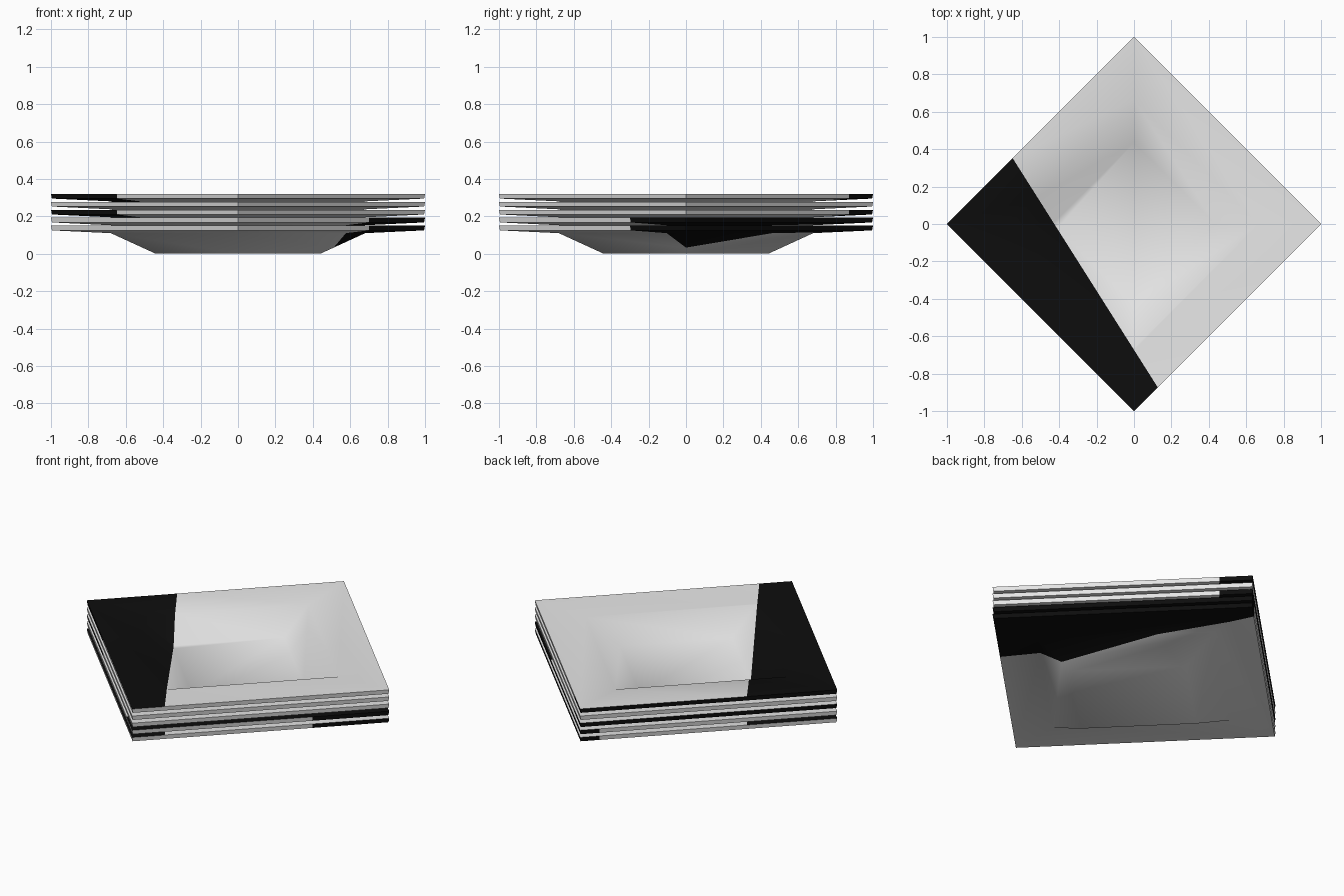
import bpy, bmesh, math
from mathutils import Vector

if "Cube" in bpy.data.objects:
    bpy.data.objects.remove(bpy.data.objects["Cube"])


def material(name, rgb):
    m = bpy.data.materials.new(name)
    m.diffuse_color = (*rgb, 1)
    m.use_nodes = True
    m.node_tree.nodes["Principled BSDF"].inputs["Base Color"].default_value = m.diffuse_color
    return m


WHITE = material("glazed white", (0.8, 0.8, 0.8))
BLACK = material("glazed black", (0.004, 0.004, 0.004))

# (corner radius, height) from centre to rim
UNDERSIDE = [(0.44, 0.0), (0.68, 0.11), (0.995, 0.125), (1.0, 0.15)]
UPPER = [(0.435, 0.028), (0.665, 0.139), (1.0, 0.15)]

# black dipped zone on one side of a slanted line: (normal x, normal y, distance)
SW, NW = (-0.845, -0.535, 0.36), (-0.845, 0.535, 0.36)
SE, NE = (0.845, -0.535, 0.36), (0.845, 0.535, 0.432)


def shell(profile, z, up, dip):
    """Four-sided surface from a profile, split along the dip line."""
    bm = bmesh.new()
    rings = [[bm.verts.new((r * math.cos(k * math.pi / 2),
                            r * math.sin(k * math.pi / 2), h + z))
              for k in range(4)] for r, h in profile]
    bm.faces.new(rings[0] if up else rings[0][::-1])
    for a, b in zip(rings, rings[1:]):
        for k in range(4):
            n = (k + 1) % 4
            q = [a[k], b[k], b[n], a[n]]
            bm.faces.new(q if up else q[::-1])
    if dip:
        normal = Vector((dip[0], dip[1], 0)).normalized()
        bmesh.ops.bisect_plane(bm, geom=bm.verts[:] + bm.edges[:] + bm.faces[:],
                               plane_co=normal * dip[2], plane_no=normal)
        for f in bm.faces:
            if f.calc_center_median().dot(normal) > dip[2]:
                f.material_index = 1
    bm.normal_update()
    # smooth bowl, crisp upright rim
    for f in bm.faces:
        f.smooth = abs(f.normal.z) > 0.45
    for e in bm.edges:
        if any(not f.smooth for f in e.link_faces):
            e.smooth = False
    return bm


def plate(name, z, top_dip, under_dip):
    bm = shell(UNDERSIDE, z, False, under_dip)
    top = shell(UPPER, z, True, top_dip)
    tmp = bpy.data.meshes.new("tmp")
    top.to_mesh(tmp)
    bm.from_mesh(tmp)
    top.free()
    bpy.data.meshes.remove(tmp)
    me = bpy.data.meshes.new(name)
    bm.to_mesh(me)
    bm.free()
    me.materials.append(WHITE)
    me.materials.append(BLACK)
    bpy.context.collection.objects.link(bpy.data.objects.new(name, me))


# stack of five square plates, bottom to top
DIPS = [(SW, NE), (SE, NE), (None, NW), (None, None), (SW, NW)]
for i, (top_dip, under_dip) in enumerate(DIPS):
    plate(f"plate_{i + 1}", i * 0.0425, top_dip, under_dip)
